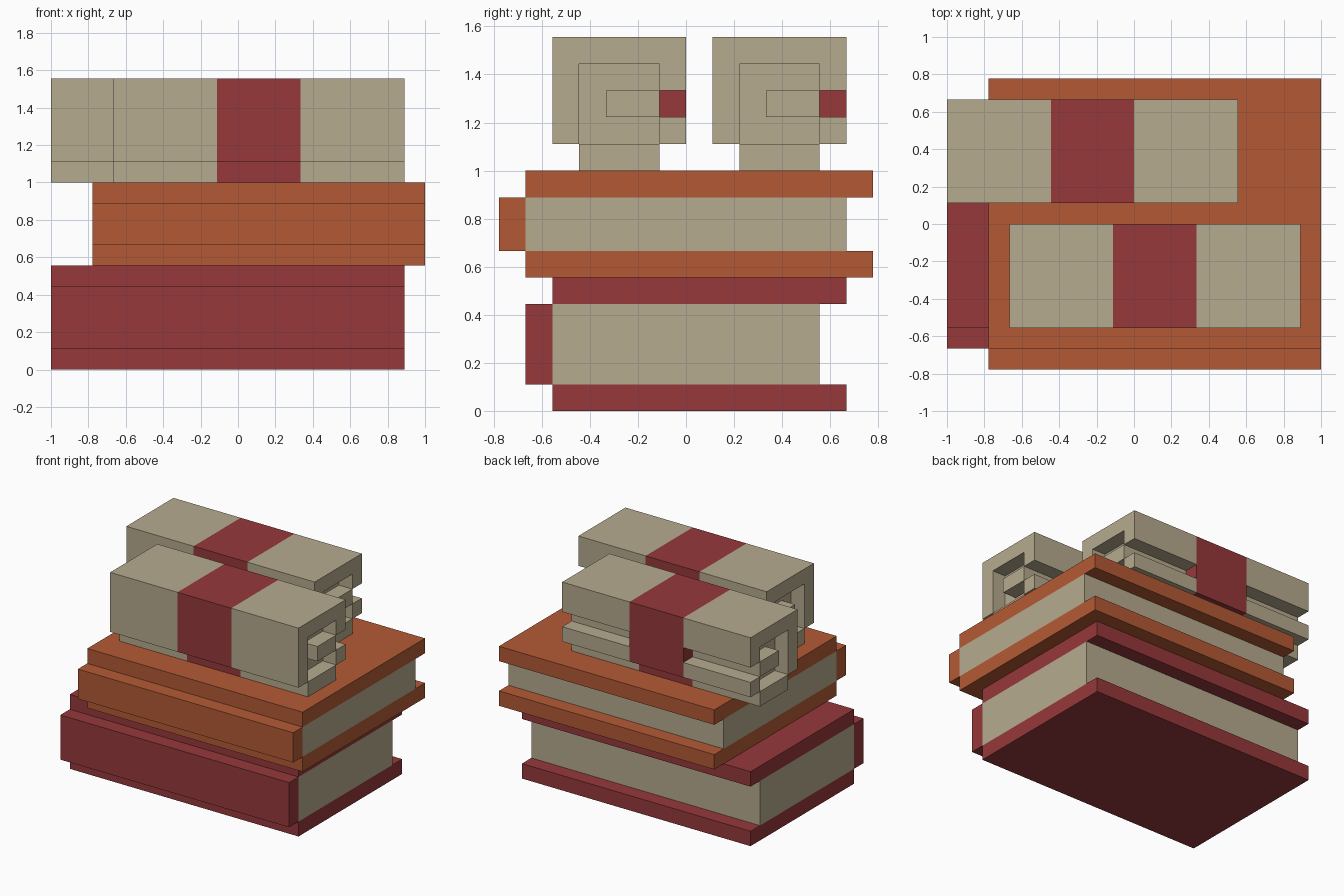
import bpy
import bmesh

cube = bpy.data.objects.get("Cube")
if cube:
    bpy.data.objects.remove(cube, do_unlink=True)

U = 1 / 9  # grid unit: all parts are built from whole units


def material(name, rgb):
    m = bpy.data.materials.new(name)
    m.use_nodes = True
    color = (*rgb, 1)
    m.diffuse_color = color
    bsdf = m.node_tree.nodes["Principled BSDF"]
    bsdf.inputs["Base Color"].default_value = color
    bsdf.inputs["Roughness"].default_value = 0.9
    return m


RED = material("dark_red", (0.305, 0.040, 0.043))
ORANGE = material("burnt_orange", (0.456, 0.102, 0.035))
PAPER = material("parchment", (0.466, 0.406, 0.272))


def part(name, mat, boxes):
    """One object from boxes given as (x0, x1, y0, y1, z0, z1) in grid units."""
    bm = bmesh.new()
    for x0, x1, y0, y1, z0, z1 in boxes:
        verts = bmesh.ops.create_cube(bm, size=1)["verts"]
        for v in verts:
            v.co.x = (x1 if v.co.x > 0 else x0) * U
            v.co.y = (y1 if v.co.y > 0 else y0) * U
            v.co.z = (z1 if v.co.z > 0 else z0) * U
    mesh = bpy.data.meshes.new(name)
    bm.to_mesh(mesh)
    bm.free()
    mesh.materials.append(mat)
    obj = bpy.data.objects.new(name, mesh)
    bpy.context.collection.objects.link(obj)


def book(name, mat, x0, x1, y0, y1, z0, z1):
    """Closed book: two boards, a raised spine at the front, pages set in at the back."""
    part(name + "_bottom_cover", mat, [(x0, x1, y0, y1, z0, z0 + 1)])
    part(name + "_top_cover", mat, [(x0, x1, y0, y1, z1 - 1, z1)])
    part(name + "_spine", mat, [(x0, x1, y0 - 1, y0, z0 + 1, z1 - 1)])
    part(name + "_pages", PAPER, [(x0, x1, y0, y1 - 1, z0 + 1, z1 - 1)])


# Rolled sheet cross-section as (y0, y1, z0, z1)
ROLL = [
    (0, 1, 1, 5),  # front wall
    (1, 5, 4, 5),  # top
    (4, 5, 3, 4),  # rear wall
    (2, 4, 2, 3),  # inner end of the sheet
    (1, 4, 0, 1),  # bottom
    (4, 5, 1, 2),  # outer lip
]
FILL = (1, 4, 1, 4)  # inner layers, set back from the open ends
BAND = [(0, 5, 1, 5), (1, 4, 0, 1)]


def scroll(name, x0, x1, b0, b1, y, z):
    """Rolled scroll from x0 to x1 with a ribbon between b0 and b1."""
    def run(xa, xb, section):
        ya, yb, za, zb = section
        return (xa, xb, y + ya, y + yb, z + za, z + zb)

    for side, xa, xb, fa, fb in (("right", x0, b0, x0 + 1, b0),
                                 ("left", b1, x1, b1, x1 - 1)):
        part(f"{name}_{side}_roll", PAPER, [run(xa, xb, s) for s in ROLL])
        part(f"{name}_{side}_inner_layers", PAPER, [run(fa, fb, FILL)])
    part(name + "_ribbon", RED, [run(b0, b1, s) for s in BAND])


# Stack of two books
book("lower_book", RED, -9, 8, -5, 6, 0, 5)
book("upper_book", ORANGE, -7, 9, -6, 7, 5, 9)

# Two tied scrolls on top
scroll("front_scroll", -6, 8, -1, 3, -5, 9)
scroll("back_scroll", -9, 5, -4, 0, 1, 9)
